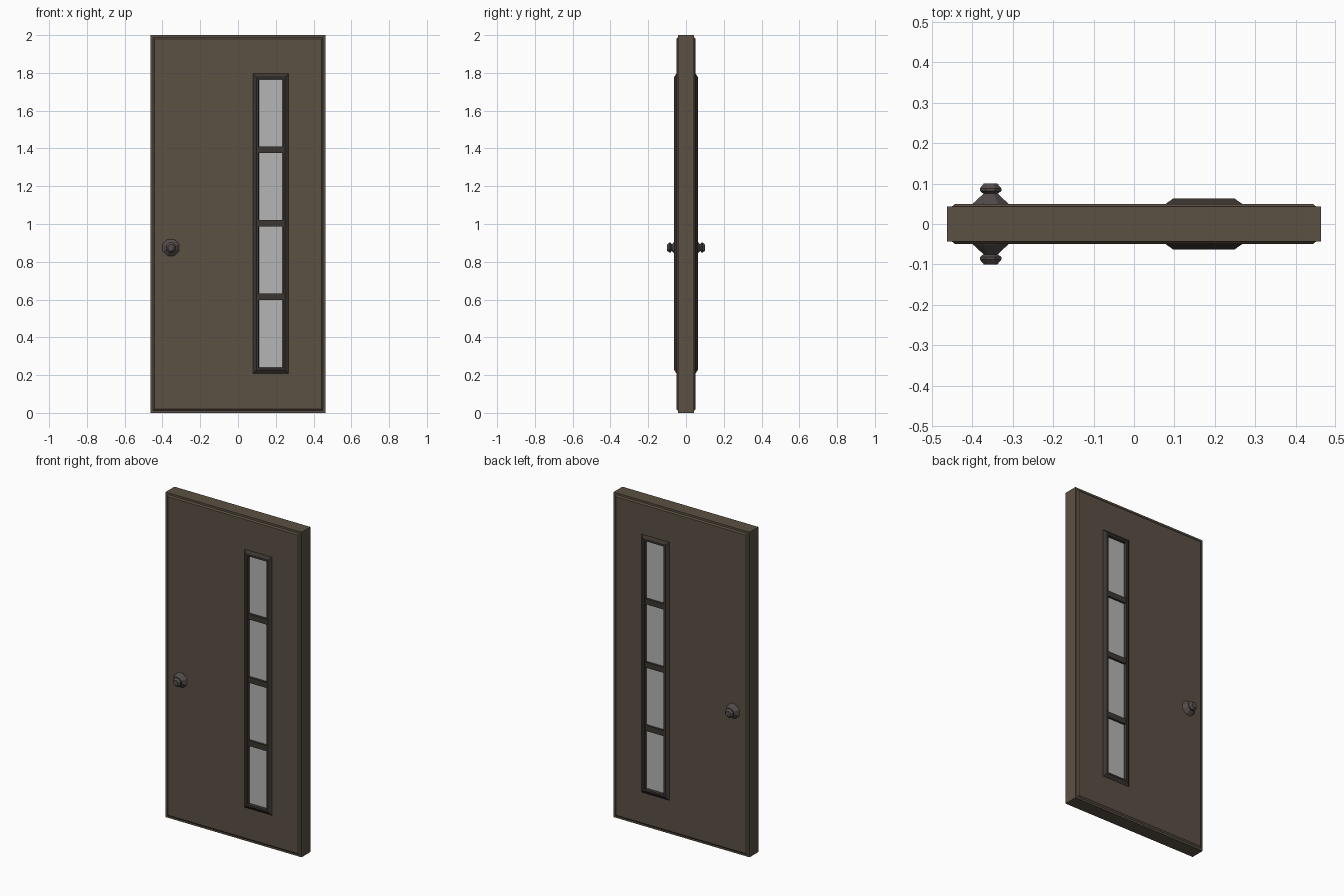
import bpy, bmesh, math
from mathutils import Matrix

if "Cube" in bpy.data.objects:
    bpy.data.objects.remove(bpy.data.objects["Cube"])


def material(name, rgb):
    m = bpy.data.materials.new(name)
    m.diffuse_color = (*rgb, 1)
    m.use_nodes = True
    m.node_tree.nodes["Principled BSDF"].inputs["Base Color"].default_value = m.diffuse_color
    return m


BROWN = material("brown_paint", (0.105, 0.08, 0.056))
DARK = material("dark_trim", (0.045, 0.037, 0.031))
METAL = material("knob_metal", (0.085, 0.07, 0.07))
GLASS = material("pale_glass", (0.47, 0.46, 0.47))


def finish(name, bm, mat):
    bmesh.ops.recalc_face_normals(bm, faces=bm.faces)
    me = bpy.data.meshes.new(name)
    bm.to_mesh(me)
    bm.free()
    me.materials.append(mat)
    ob = bpy.data.objects.new(name, me)
    bpy.context.collection.objects.link(ob)
    return ob


def inset(rect, d):
    x0, x1, z0, z1 = rect
    return (x0 + d, x1 - d, z0 + d, z1 - d)


def ring(name, half, mat):
    """Closed rectangular ring from (rect, y) steps, front half mirrored to the back."""
    steps = half + [(r, -y) for r, y in reversed(half)]
    bm = bmesh.new()
    loops = []
    for (x0, x1, z0, z1), y in steps:
        loops.append([bm.verts.new((x, y, z)) for x, z in
                      ((x0, z0), (x1, z0), (x1, z1), (x0, z1))])
    for i, a in enumerate(loops):
        b = loops[(i + 1) % len(loops)]
        for k in range(4):
            n = (k + 1) % 4
            bm.faces.new((a[k], a[n], b[n], b[k]))
    return finish(name, bm, mat)


def box(name, rect, half_depth, mat):
    x0, x1, z0, z1 = rect
    bm = bmesh.new()
    bmesh.ops.create_cube(bm, size=1, matrix=Matrix.Translation(
        ((x0 + x1) / 2, 0, (z0 + z1) / 2)) @ Matrix.Diagonal(
        (x1 - x0, 2 * half_depth, z1 - z0, 1)))
    return finish(name, bm, mat)


# door slab with stepped border and a window opening
outer = (-0.463, 0.463, 0, 2)
frame = (0.077, 0.269, 0.207, 1.798)
opening = inset(frame, 0.02)
ring("door_slab", [(opening, -0.05), (inset(outer, 0.02), -0.05),
                   (inset(outer, 0.012), -0.043), (outer, -0.043)], BROWN)

# bevelled window frame on both faces
ring("window_frame", [(inset(frame, 0.034), -0.04), (inset(frame, 0.031), -0.063),
                      (inset(frame, 0.02), -0.063), (frame, -0.049)], DARK)

# glass and the bars dividing it in four
pane = inset(frame, 0.03)
box("window_glass", pane, 0.046, GLASS)
for i, z in enumerate((0.615, 1.004, 1.394)):
    box(f"window_bar_{i + 1}", (pane[0], pane[1], z - 0.017, z + 0.017), 0.059, DARK)

# eight-sided knob with a conical rose, one on each face
KNOB = [(0.048, 0.049), (0.047, 0.051), (0.019, 0.075), (0.029, 0.082),
        (0.029, 0.088), (0.018, 0.1)]
for name, side in (("front_knob", -1), ("back_knob", 1)):
    bm = bmesh.new()
    prev = None
    for r, y in KNOB:
        loop = []
        for k in range(8):
            a = math.pi / 8 + k * math.pi / 4
            loop.append(bm.verts.new((-0.355 + r * math.cos(a), side * y,
                                      0.875 + r * math.sin(a))))
        if prev:
            for k in range(8):
                n = (k + 1) % 8
                bm.faces.new((prev[k], prev[n], loop[n], loop[k]))
        else:
            bm.faces.new(loop)
        prev = loop
    bm.faces.new(prev)
    finish(name, bm, METAL)
